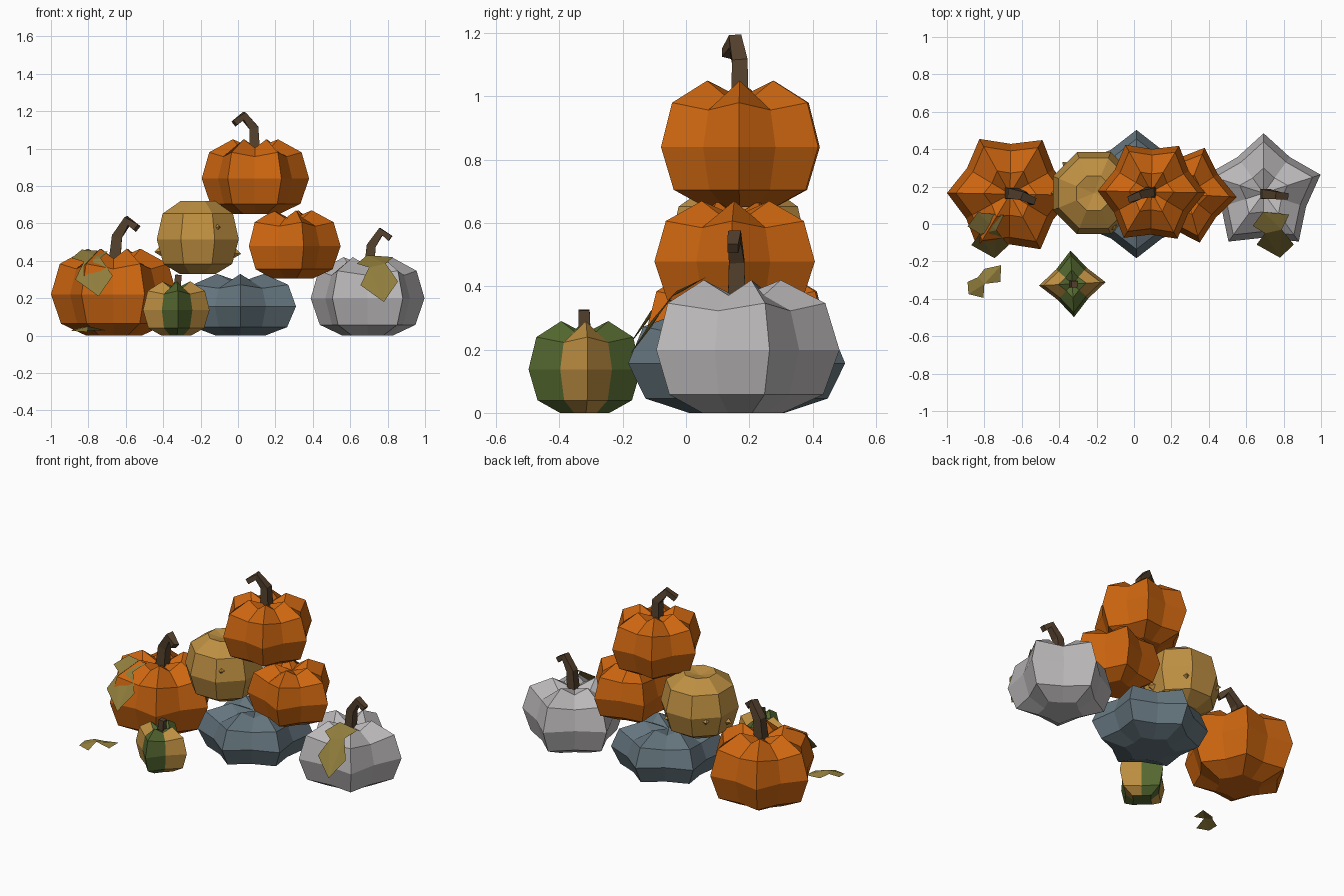
import bpy, bmesh
from math import sin, cos, pi, radians
from mathutils import Vector, Matrix

cube = bpy.data.objects.get("Cube")
if cube:
    bpy.data.objects.remove(cube, do_unlink=True)


def material(name, r, g, b):
    m = bpy.data.materials.new(name)
    m.use_nodes = True
    m.diffuse_color = (r, g, b, 1)
    m.node_tree.nodes["Principled BSDF"].inputs["Base Color"].default_value = (r, g, b, 1)
    return m


orange = material("orange", .6, .13, .005)
white = material("pale grey", .5, .48, .49)
blue = material("slate blue", .13, .18, .21)
tan = material("tan", .52, .28, .055)
green = material("green", .09, .14, .03)
olive = material("leaf olive", .28, .205, .045)
brown = material("stem brown", .09, .053, .027)


def finish(bm, name, *mats):
    bmesh.ops.recalc_face_normals(bm, faces=bm.faces)
    mesh = bpy.data.meshes.new(name)
    bm.to_mesh(mesh)
    bm.free()
    for m in mats:
        mesh.materials.append(m)
    ob = bpy.data.objects.new(name, mesh)
    bpy.context.collection.objects.link(ob)
    return ob


# Rib profile for a unit radius: radius, rib height, groove height
PROFILE = [(.44, 0, 0), (.84, .19, .19), (1, .655, .655), (.86, 1.14, 1.06), (.42, 1.38, 1.22)]
TOP = 1.2


def pumpkin(name, centre, radius, height, lobes, turn, mats, ribbed=True):
    """Faceted pumpkin with alternating ribs and grooves."""
    bm = bmesh.new()
    groove = .92 * cos(pi / lobes) if ribbed else 1
    count = lobes * 2
    scale = height / PROFILE[-1][1]
    x, y, z = centre
    rings = []
    for r, rib_z, groove_z in PROFILE:
        ring = []
        for i in range(count):
            a = radians(turn) + i * pi / lobes
            inset = i % 2 == 1
            rr = radius * r * (groove if inset else 1)
            h = groove_z if inset and ribbed else rib_z
            ring.append(bm.verts.new((x + rr * cos(a), y + rr * sin(a), z + h * scale)))
        rings.append(ring)
    top = bm.verts.new((x, y, z + (TOP if ribbed else TOP + .1) * scale))
    bm.faces.new(rings[0])
    for i in range(count):
        j = (i + 1) % count
        # two-tone skins alternate from rib to rib
        tone = ((i + 1) // 2 + 1) % 2 if len(mats) > 1 else 0
        for low, high in zip(rings, rings[1:]):
            f = bm.faces.new((low[i], low[j], high[j], high[i]))
            f.material_index = tone
        bm.faces.new((rings[-1][i], rings[-1][j], top))
    return finish(bm, name, *mats)


def stem(name, points, size):
    """Square tapered stalk along a bent path."""
    bm = bmesh.new()
    pts = [Vector(p) for p in points]
    rings = []
    for i, p in enumerate(pts):
        d = (pts[min(i + 1, len(pts) - 1)] - pts[max(i - 1, 0)]).normalized()
        side = d.cross(Vector((0, 1, 0))).normalized()
        out = side.cross(d)
        s = size * (1 - .13 * i)
        rings.append([bm.verts.new(p + s * (side * u + out * v))
                      for u, v in ((-1, -1), (1, -1), (1, 1), (-1, 1))])
    for a, b in zip(rings, rings[1:]):
        for i in range(4):
            j = (i + 1) % 4
            bm.faces.new((a[i], a[j], b[j], b[i]))
    bm.faces.new(rings[0])
    bm.faces.new(rings[-1])
    finish(bm, name, brown)


# Pumpkins in the pile
pumpkin("left_pumpkin", (-.663, .16, 0), .337, .465, 6, -1, [orange])
pumpkin("top_pumpkin", (.093, .172, .65), .287, .4, 6, -1, [orange])
pumpkin("middle_pumpkin", (.282, .158, .305), .267, .365, 5, -3, [orange])
pumpkin("pale_pumpkin", (.693, .165, 0), .32, .42, 5, 90, [white])
pumpkin("blue_pumpkin", (.013, .16, 0), .343, .33, 6, 90, [blue])
pumpkin("striped_pumpkin", (-.33, -.32, 0), .178, .29, 4, 3, [green, tan])

# Round gourd with warts
gourd_centre = Vector((-.215, .165, .33))
pumpkin("gourd", gourd_centre, .237, .39, 4, 22.5, [tan], ribbed=False)
bm = bmesh.new()
for angle, h, r in [(-60, .25, .21), (-5, .11, .21), (180, .12, .21), (135, .16, .215),
                    (60, .13, .21), (-130, .3, .17)]:
    a = radians(angle)
    d = Vector((cos(a), sin(a), (h - .18) * 2)).normalized()
    place = gourd_centre + Vector((r * cos(a), r * sin(a), h))
    bmesh.ops.create_cone(bm, segments=4, radius1=.035, radius2=0, depth=.045,
                          matrix=Matrix.Translation(place) @ d.to_track_quat("Z", "Y").to_matrix().to_4x4())
finish(bm, "gourd_warts", tan)

# Stalks
stem("left_stem", [(-.662, .165, .38), (-.647, .165, .53), (-.59, .15, .615), (-.54, .12, .575)], .032)
stem("top_stem", [(.09, .17, .98), (.085, .17, 1.11), (.03, .155, 1.175), (-.02, .13, 1.135)], .028)
stem("pale_stem", [(.7, .16, .34), (.712, .16, .48), (.765, .153, .557), (.815, .148, .52)], .028)
stem("striped_stem", [(-.33, -.32, .22), (-.318, -.322, .325)], .02)


def leaf(name, outline, offset, folds):
    bm = bmesh.new()
    vs = [bm.verts.new(Vector(p) + Vector(offset)) for p in outline]
    for fold in folds:
        bm.faces.new([vs[i] for i in fold])
    finish(bm, name, olive)


# Leaves draped over two pumpkins, and one on the ground
DRAPED = [(-.07, .065, .43), (.07, .05, .42), (.03, -.03, .385), (.095, -.11, .29),
          (.02, -.18, .18), (-.105, -.11, .27), (-.06, -.05, .365), (-.125, -.01, .385)]
FOLDS = [(0, 1, 2), (0, 2, 6), (0, 6, 7), (2, 3, 4), (2, 4, 6), (4, 5, 6)]
leaf("pale_leaf", DRAPED, (.76, 0, 0), FOLDS)
leaf("left_leaf", DRAPED, (-.765, -.003, .03), FOLDS)
GROUND = [(.09, .09, .03), (.085, 0, .025), (0, -.01, .05), (-.005, -.085, .02),
          (-.085, -.065, .025), (-.09, 0, .03), (-.035, .025, .045), (0, .07, .025)]
leaf("ground_leaf", GROUND, (-.8, -.31, 0), [(0, 1, 2), (0, 2, 7), (2, 6, 7), (2, 3, 4), (2, 4, 6), (4, 5, 6)])
